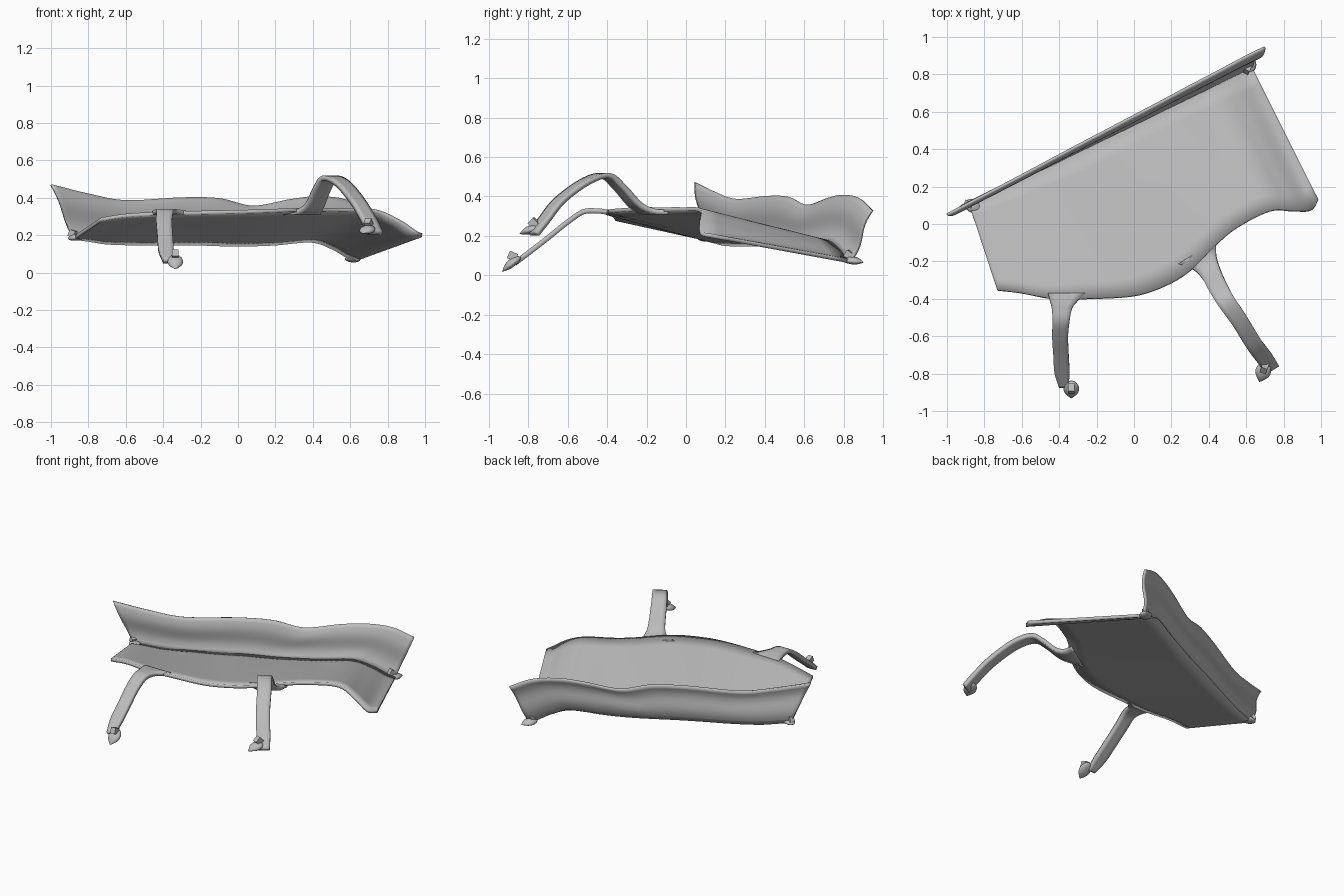
import bpy, math
from mathutils import Vector, Matrix

if "Cube" in bpy.data.objects:
    bpy.data.objects.remove(bpy.data.objects["Cube"], do_unlink=True)

grey = bpy.data.materials.new("plain_grey")
grey.use_nodes = True
colour = (0.5, 0.5, 0.5, 1)
grey.diffuse_color = colour
grey.node_tree.nodes["Principled BSDF"].inputs["Base Color"].default_value = colour


def spline(points, steps):
    """Smooth curve through points of any dimension."""
    pts = [Vector(p) for p in points]
    pts = [2 * pts[0] - pts[1]] + pts + [2 * pts[-1] - pts[-2]]
    out = []
    for a, b, c, d in zip(pts, pts[1:], pts[2:], pts[3:]):
        for k in range(steps):
            t = k / steps
            out.append(0.5 * (2 * b + (c - a) * t + (2 * a - 5 * b + 4 * c - d) * t ** 2
                              + (3 * b - a - 3 * c + d) * t ** 3))
    return out + [pts[-2]]


def finish(obj, angle=40):
    obj.data.materials.clear()
    obj.data.materials.append(grey)
    bpy.ops.object.select_all(action='DESELECT')
    obj.select_set(True)
    bpy.context.view_layer.objects.active = obj
    bpy.ops.object.shade_smooth_by_angle(angle=math.radians(angle))
    return obj


def skin(name, rows, thickness):
    """Lofted sheet through rows of points, thickened evenly."""
    n = len(rows[0])
    verts = [p for row in rows for p in row]
    faces = [(i * n + j, i * n + j + 1, i * n + n + j + 1, i * n + n + j)
             for i in range(len(rows) - 1) for j in range(n - 1)]
    mesh = bpy.data.meshes.new(name)
    mesh.from_pydata(verts, [], faces)
    obj = bpy.data.objects.new(name, mesh)
    bpy.context.collection.objects.link(obj)
    solid = obj.modifiers.new("thickness", 'SOLIDIFY')
    solid.thickness = thickness
    solid.offset = 0
    finish(obj)
    return obj


# Sloping tray: straight rulings from the free front edge to the low back edge
front = [(-.73, -.355, .285), (-.6, -.37, .305), (-.43, -.4, .315), (-.25, -.4, .32),
         (0, -.385, .325), (.17, -.33, .33), (.3, -.25, .335), (.43, -.12, .335),
         (.55, -.02, .335), (.73, .07, .33), (.86, .07, .275), (.95, .075, .215),
         (.985, .13, .2)]
back = [(-.88, .1, .185), (-.8, .14, .175), (-.7, .19, .16), (-.54, .27, .155),
        (-.38, .345, .155), (-.22, .425, .155), (-.07, .495, .15), (.07, .565, .15),
        (.2, .625, .155), (.39, .715, .17), (.5, .77, .135), (.58, .81, .09),
        (.63, .835, .07)]
rows = [[f.lerp(b, k / 8) for k in range(9)]
        for f, b in zip(spline(front, 6), spline(back, 6))]
skin("tray", rows, .02)

# Upright back panel with a wavy rim, bowed gently outward
rim = [(-1, .05, .47), (-.8, .155, .42), (-.6, .26, .385), (-.3, .42, .4), (-.1, .525, .395),
       (.08, .62, .355), (.28, .727, .39), (.42, .8, .405), (.57, .88, .39), (.7, .945, .33)]
low = spline(back, 6)
top = spline(rim, 8)
outward = Vector((-.468, .884, 0))
rows = []
for i, r in enumerate(top):
    b = low[0].lerp(low[-1], i / (len(top) - 1))
    b.z = min(low, key=lambda p: abs(p.x - b.x)).z
    rows.append([b.lerp(r, k / 10) + outward * .012 * math.sin(k / 10 * math.tau)
                 for k in range(11)])
skin("back_panel", rows, .014)


# Flat arched legs, flared where they grow out of the tray
def leg(name, path, widths, side):
    side = Vector(side).normalized()
    rows = [[Vector(p[:3]) + side * p[3] * s / 4 for s in range(-2, 3)]
            for p in spline([(*p, w) for p, w in zip(path, widths)], 6)]
    skin(name, rows, .026)


leg("right_leg",
    [(-.36, -.37, .315), (-.375, -.41, .322), (-.385, -.45, .326), (-.39, -.52, .322),
     (-.395, -.6, .27), (-.39, -.7, .19), (-.385, -.79, .12), (-.375, -.87, .06)],
    [.2, .15, .11, .09, .085, .082, .08, .05], (1, 0, 0))
leg("left_leg",
    [(.34, -.15, .32), (.375, -.2, .325), (.41, -.26, .36), (.45, -.34, .45),
     (.49, -.41, .505), (.56, -.51, .475), (.64, -.64, .38), (.7, -.72, .28),
     (.735, -.775, .21)],
    [.24, .15, .11, .1, .095, .09, .088, .088, .085], (.85, .53, 0))


# Claw feet: a pointed teardrop pad with a small block on top
def claw(name, loc, heading, pitch, size=1.0):
    frame = (Matrix.Translation(loc) @ Matrix.Rotation(math.radians(heading), 4, 'Z')
             @ Matrix.Rotation(math.radians(pitch), 4, 'Y') @ Matrix.Scale(size, 4))
    bpy.ops.mesh.primitive_uv_sphere_add(segments=20, ring_count=12, radius=1)
    pad = bpy.context.object
    pad.name = name + "_pad"
    for v in pad.data.vertices:
        x, y, z = v.co
        taper = 1 - .75 * max(x, 0) ** 2
        v.co = (x * .06, y * .042 * taper, z * (.026 if z > 0 else .016) * taper)
    pad.data.transform(frame)
    finish(pad)
    bpy.ops.mesh.primitive_cube_add(size=1)
    block = bpy.context.object
    block.name = name + "_block"
    block.data.transform(frame @ Matrix.Translation((-.03, 0, .03))
                         @ Matrix.Rotation(.5, 4, 'Y') @ Matrix.Diagonal((.04, .035, .045, 1)))
    finish(block)


claw("right_foot", (-.335, -.885, .055), -90, 38)
claw("left_foot", (.69, -.79, .225), -110, 15)
claw("right_back_foot", (-.86, .095, .185), -25, -5, .85)
claw("left_back_foot", (.615, .85, .07), 65, 5, .95)
